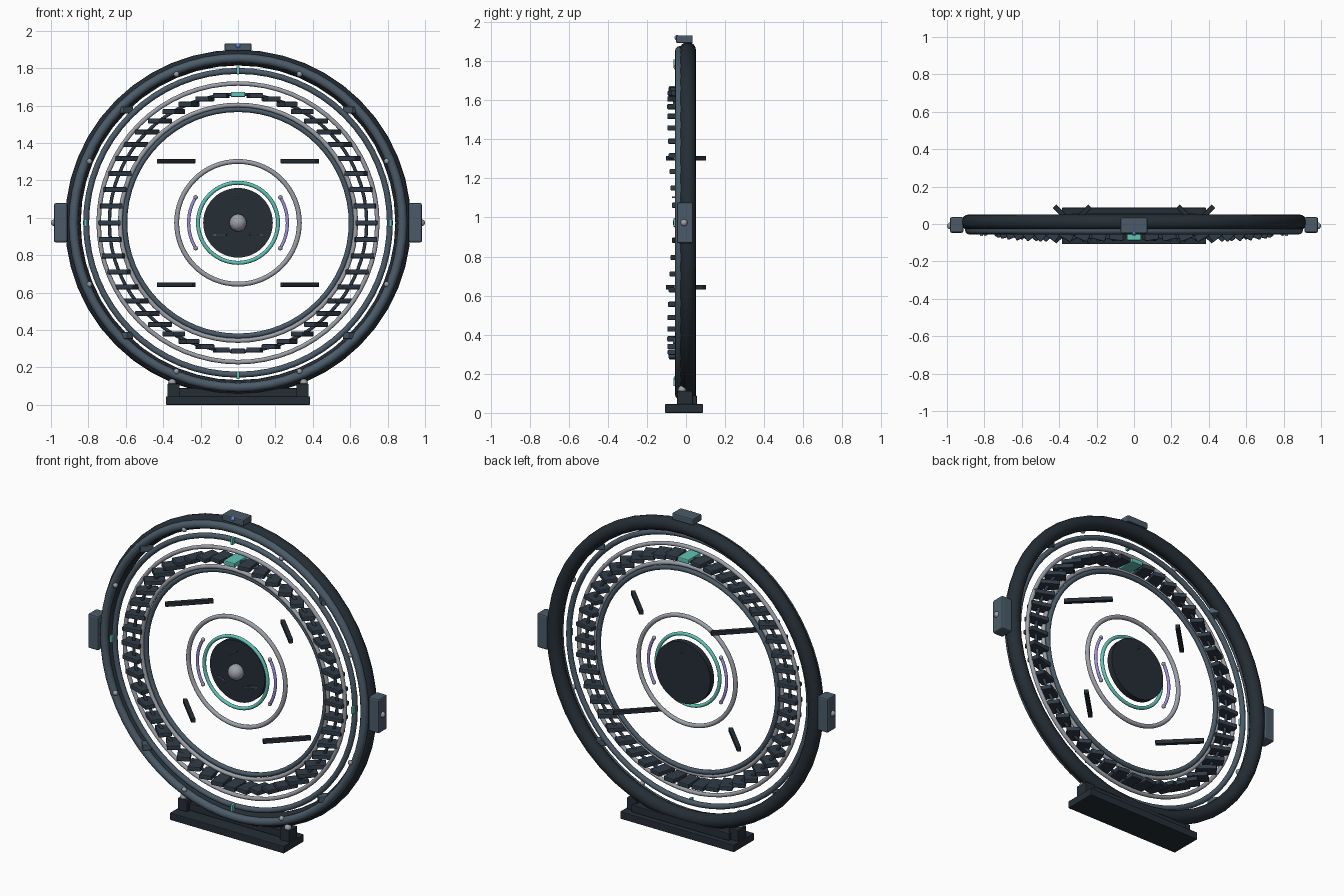
import bpy, math
from math import sin, cos, pi, radians

if "Cube" in bpy.data.objects:
    bpy.data.objects.remove(bpy.data.objects["Cube"])

CZ = 0.973  # height of the ring centre


def mat(name, col):
    m = bpy.data.materials.new(name)
    m.diffuse_color = (*col, 1)
    m.use_nodes = True
    m.node_tree.nodes["Principled BSDF"].inputs["Base Color"].default_value = m.diffuse_color
    return m


DARK = mat("dark", (0.018, 0.027, 0.036))
STEEL = mat("steel", (0.07, 0.105, 0.14))
NAVY = mat("navy", (0.03, 0.045, 0.065))
GREY = mat("light_grey", (0.33, 0.35, 0.39))
TEAL = mat("teal", (0.12, 0.55, 0.47))
VIOLET = mat("violet", (0.35, 0.28, 0.7))
BLUE = mat("blue", (0.15, 0.25, 0.8))


def finish(name, m, smooth=True):
    o = bpy.context.object
    o.name = name
    o.data.materials.append(m)
    if smooth:
        bpy.ops.object.shade_smooth_by_angle(angle=radians(35))
    return o


def ring(name, r, t, y, m, seg=64, sides=12):
    bpy.ops.mesh.primitive_torus_add(major_radius=r, minor_radius=t, major_segments=seg,
                                     minor_segments=sides, location=(0, y, CZ), rotation=(pi / 2, 0, 0))
    return finish(name, m)


def box(name, loc, dims, m, rot=0, bevel=0.004):
    bpy.ops.mesh.primitive_cube_add(size=1, location=loc, rotation=(0, 0, rot))
    o = bpy.context.object
    o.scale = dims
    bpy.ops.object.transform_apply(location=False, rotation=False, scale=True)
    if bevel:
        b = o.modifiers.new("bevel", 'BEVEL')
        b.width = bevel
        b.segments = 2
    return finish(name, m, False)


def ball(name, loc, r, m):
    bpy.ops.mesh.primitive_uv_sphere_add(segments=16, ring_count=10, radius=r, location=loc)
    return finish(name, m)


def polar(r, a, y):
    return (r * cos(a), y, CZ + r * sin(a))


# Concentric rings, outside to inside
ring("outer_frame", 0.883, 0.042, 0.009, DARK, 48, 16)
ring("front_rim", 0.88, 0.024, -0.032, STEEL)
ring("second_ring", 0.812, 0.016, -0.03, STEEL)
ring("track_outer_ring", 0.745, 0.012, -0.03, GREY)
ring("track_core", 0.688, 0.009, -0.025, NAVY)
ring("track_inner_ring", 0.63, 0.012, -0.03, GREY)
ring("aperture_ring", 0.606, 0.014, -0.02, STEEL)
ring("inner_ring", 0.328, 0.013, -0.01, GREY)
ring("glow_ring", 0.214, 0.0105, -0.02, TEAL)

# Track blocks: each turned about the vertical axis, top one lit
for i in range(48):
    a = 2 * pi * i / 48
    box("track_block", polar(0.686, a, -0.028), (0.118, 0.076, 0.027),
        TEAL if i == 12 else NAVY, -a, 0.005)

# Clamps and bolts on the outer frame, vanes inside the aperture
for k in range(4):
    a = pi / 4 + k * pi / 2
    box("clamp", polar(0.853, a, -0.025), (0.075, 0.05, 0.036), STEEL, -a)
    box("vane", polar(0.467, a, 0), (0.27, 0.025, 0.024), DARK, -a, 0.002)
    box("marker", polar(0.815, k * pi / 2, -0.052), (0.016, 0.026, 0.042), TEAL, 0, 0.003)
for k in range(8):
    ball("bolt", polar(0.86, pi / 8 + k * pi / 4, -0.048), 0.015, GREY)

# Central disc, hub and three spokes
bpy.ops.mesh.primitive_cylinder_add(vertices=48, radius=0.186, depth=0.036,
                                    location=(0, 0.012, CZ), rotation=(pi / 2, 0, 0))
finish("centre_disc", DARK)
ball("hub", (0, -0.018, CZ), 0.047, GREY)
for k in range(3):
    a = pi / 2 + k * 2 * pi / 3
    box("spoke", polar(0.13, a, -0.012), (0.12, 0.009, 0.009), STEEL, -a, 0)

# Curved side lights with end caps, and side pods
for s in (-1, 1):
    c = bpy.data.curves.new("side_light", 'CURVE')
    c.dimensions = '3D'
    c.bevel_depth = 0.009
    c.bevel_resolution = 3
    c.use_fill_caps = True
    sp = c.splines.new('POLY')
    sp.points.add(20)
    for i, p in enumerate(sp.points):
        x, y, z = polar(0.264, radians(-31 + 3.1 * i), -0.015)
        p.co = (s * x, y, z, 1)
    o = bpy.data.objects.new("side_light", c)
    bpy.context.collection.objects.link(o)
    c.materials.append(VIOLET)
    for e in (-1, 1):
        x, y, z = polar(0.264, radians(31 * e), -0.015)
        ball("light_cap", (s * x, y, z), 0.012, GREY)
    box("side_pod", (s * 0.948, -0.005, CZ), (0.072, 0.084, 0.21), STEEL, 0, 0.01)
    ball("pod_knob", (s * 0.982, -0.01, CZ), 0.018, GREY)
    # Feet
    box("foot_post", (s * 0.345, -0.005, 0.075), (0.065, 0.08, 0.075), DARK)
    ball("foot_bolt", (s * 0.352, -0.02, 0.118), 0.021, GREY)

# Top cap and base
box("top_cap", (0, -0.008, 1.912), (0.144, 0.085, 0.04), STEEL, 0, 0.007)
ball("top_light", (0, -0.046, 1.92), 0.013, BLUE)
box("base_plate", (0, -0.01, 0.0225), (0.77, 0.195, 0.045), DARK)
box("base_step", (0, 0.018, 0.066), (0.66, 0.076, 0.045), DARK)
